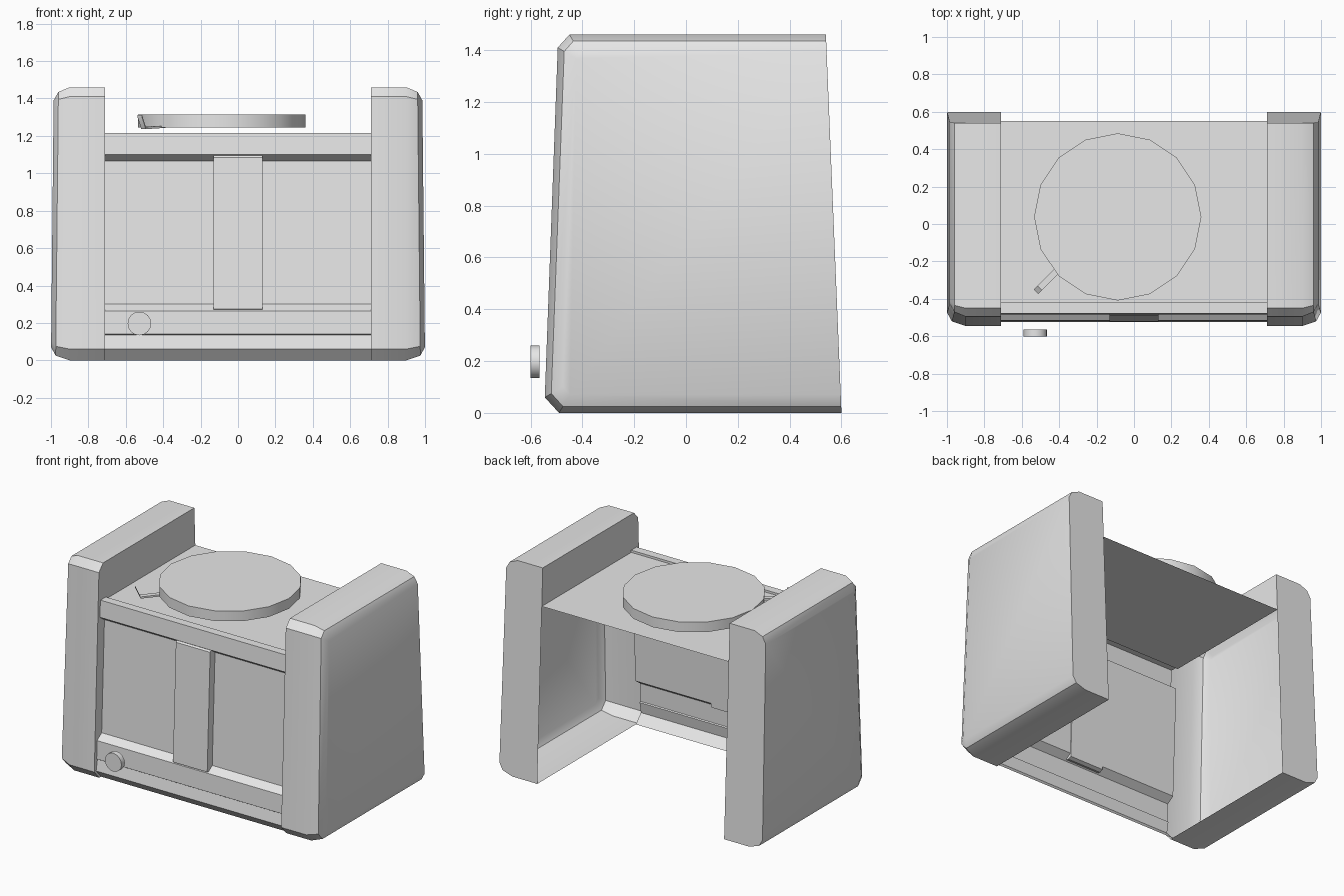
import bpy, bmesh, math

if "Cube" in bpy.data.objects:
    bpy.data.objects.remove(bpy.data.objects["Cube"])

grey = bpy.data.materials.new("plain_grey")
grey.diffuse_color = (0.8, 0.8, 0.8, 1)
grey.use_nodes = True
grey.node_tree.nodes["Principled BSDF"].inputs["Base Color"].default_value = grey.diffuse_color

INNER = 0.71   # half width of the opening between the side housings
H = 1.46       # overall height


def finish(name, bm, outward=True):
    """Turn a bmesh into a named object with edge-preserving smooth shading."""
    if outward:
        bmesh.ops.recalc_face_normals(bm, faces=bm.faces[:])
    me = bpy.data.meshes.new(name)
    bm.to_mesh(me)
    bm.free()
    ob = bpy.data.objects.new(name, me)
    bpy.context.collection.objects.link(ob)
    me.materials.append(grey)
    bpy.ops.object.select_all(action='DESELECT')
    ob.select_set(True)
    bpy.context.view_layer.objects.active = ob
    bpy.ops.object.shade_smooth_by_angle(angle=math.radians(30))
    return ob


def sweep_x(bm, profile, x0, x1, closed=False):
    """Sweep a (y, z) profile between two x positions."""
    a = [bm.verts.new((x0, y, z)) for y, z in profile]
    b = [bm.verts.new((x1, y, z)) for y, z in profile]
    n = len(profile)
    for i in range(n if closed else n - 1):
        j = (i + 1) % n
        bm.faces.new((a[i], a[j], b[j], b[i]))
    if closed:
        bm.faces.new(a)
        bm.faces.new(b[::-1])


def disc(name, radius, depth, location, turn_x=0):
    bm = bmesh.new()
    bmesh.ops.create_cone(bm, cap_ends=True, segments=16, radius1=radius,
                          radius2=radius, depth=depth)
    ob = finish(name, bm)
    ob.location = location
    ob.rotation_euler.x = turn_x
    return ob


def back_y(z):
    return 0.6 - 0.06 * z / H


def outline(d):
    """Side housing outline in (y, z), inset by d except along the back."""
    s = 0.6 * d
    return [(back_y(d), d), (-0.49 + s, d), (-0.545 + d, 0.06 + s),
            (-0.495 + d, 1.41 - s), (-0.45 + s, H - d), (back_y(H - d), H - d)]


# Centre profile: top plate, raised lip, fascia, recess, sill, lower panel
body = [(back_y(1.2), 1.2), (-0.42, 1.2), (-0.42, 1.215), (-0.478, 1.215),
        (-0.485, 1.10), (-0.435, 1.065), (-0.465, 0.30), (-0.515, 0.265),
        (-0.519, 0.14), (-0.511, 0.135), (-0.525, 0.06), (-0.47, 0.0)]
bm = bmesh.new()
sweep_x(bm, body, INNER, -INNER)
finish("body_sheet", bm, outward=False)

# Side housing: hollow shell, open on the inside below the top plate
bm = bmesh.new()
loops = []
for x, d in ((INNER, 0), (0.90, 0), (0.975, 0.025), (1.0, 0.07)):
    taper = 0.0 if x < 0.95 else 0.015
    loops.append([bm.verts.new((x - taper * z / H, y, z)) for y, z in outline(d)])
for a, b in zip(loops, loops[1:]):
    for i in range(5):
        bm.faces.new((a[i], a[i + 1], b[i + 1], b[i]))
bm.faces.new(loops[-1])                                             # outer wall
bm.faces.new([l[0] for l in loops] + [l[5] for l in loops[::-1]])   # back wall
rim = [bm.verts.new((INNER, y, z)) for y, z in body]
bm.faces.new(rim + loops[0][1:])                                    # inner rim
housing = finish("side_housing", bm)
mirror = housing.modifiers.new("mirror", 'MIRROR')
mirror.use_axis = (True, False, False)

# Upright bar across the recess
bm = bmesh.new()
sweep_x(bm, [(-0.43, 1.10), (-0.475, 1.10), (-0.488, 1.085), (-0.52, 0.275),
             (-0.485, 0.265), (-0.46, 0.275)], -0.13, 0.13, closed=True)
finish("centre_bar", bm)

# Round hot plate and front knob
disc("round_plate", 0.447, 0.07, (-0.087, 0.038, 1.28))
disc("front_knob", 0.063, 0.036, (-0.527, -0.583, 0.197), math.pi / 2)

# Bent handle of the plate
bm = bmesh.new()
rings = []
for x, y, z in ((-0.40, -0.24, 1.243), (-0.505, -0.342, 1.236), (-0.525, -0.362, 1.30)):
    w = 0.012
    rings.append([bm.verts.new((x + s * w, y - s * w, z + h))
                  for s, h in ((-1, 0), (1, 0), (1, 0.012), (-1, 0.012))])
for a, b in zip(rings, rings[1:]):
    for i in range(4):
        j = (i + 1) % 4
        bm.faces.new((a[i], a[j], b[j], b[i]))
bm.faces.new(rings[0])
bm.faces.new(rings[-1][::-1])
finish("plate_handle", bm)
